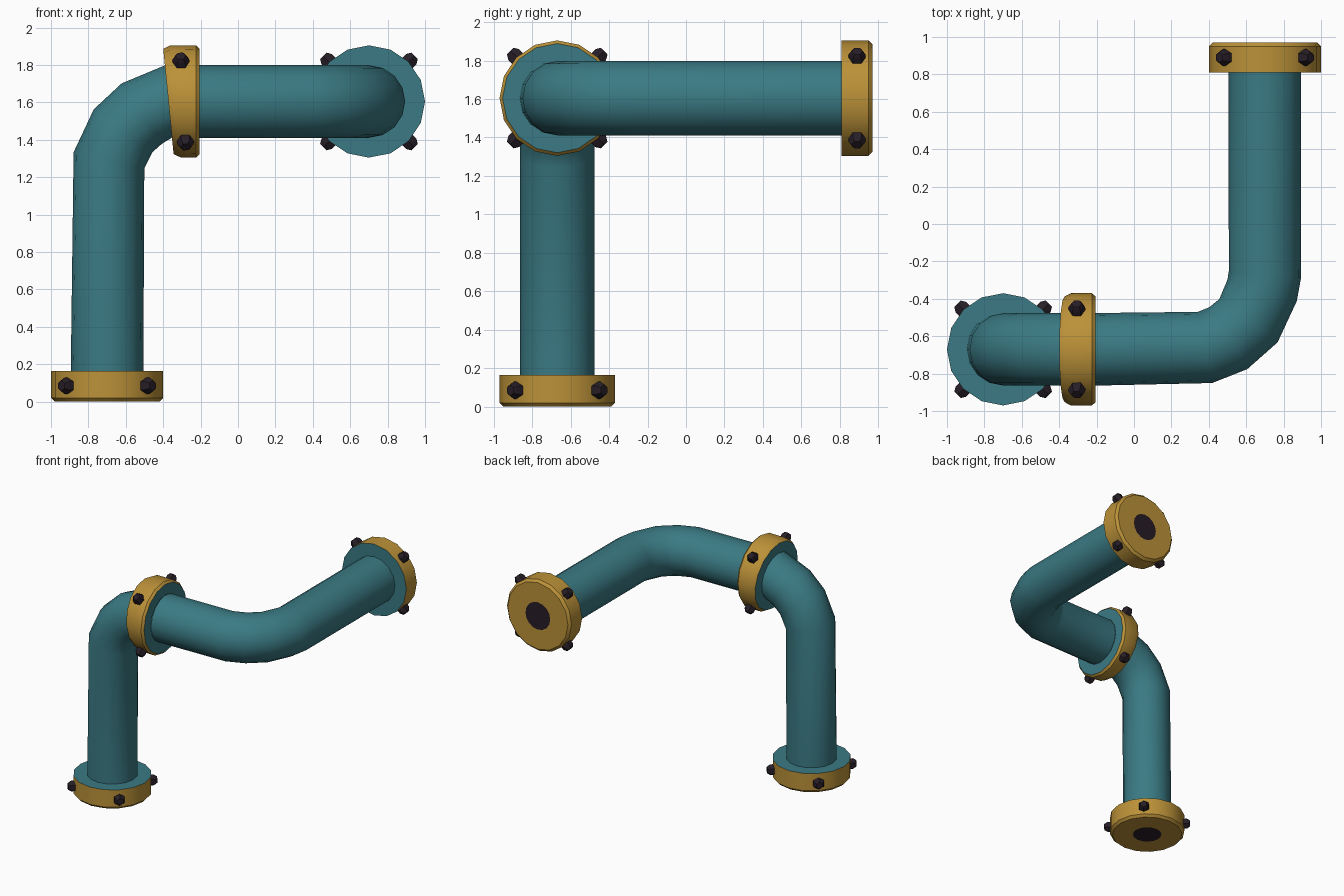
import bpy, math
from mathutils import Vector

if "Cube" in bpy.data.objects:
    bpy.data.objects.remove(bpy.data.objects["Cube"])

SIDES, R, RF = 16, 0.194, 0.30


def material(name, col):
    m = bpy.data.materials.new(name)
    m.diffuse_color = (*col, 1)
    m.use_nodes = True
    m.node_tree.nodes["Principled BSDF"].inputs["Base Color"].default_value = m.diffuse_color
    return m


TEAL = material("teal", (0.043, 0.195, 0.23))
GOLD = material("gold", (0.50, 0.285, 0.04))
DARK = material("dark", (0.02, 0.013, 0.02))
MATS = [TEAL, GOLD, DARK]
Z, Y, X = Vector((0, 0, 1)), Vector((0, 1, 0)), Vector((1, 0, 0))


def finish(name, verts, faces, idx):
    me = bpy.data.meshes.new(name)
    me.from_pydata(verts, [], faces)
    for m in MATS:
        me.materials.append(m)
    for p, i in zip(me.polygons, idx):
        p.material_index = i
    ob = bpy.data.objects.new(name, me)
    bpy.context.collection.objects.link(ob)
    bpy.ops.object.select_all(action='DESELECT')
    ob.select_set(True)
    bpy.context.view_layer.objects.active = ob
    bpy.ops.object.shade_smooth_by_angle(angle=math.radians(32))
    return ob


def loft(name, rings, side, mats, start=None, end=None, sides=SIDES):
    """rings: (centre, normal, radius); side: axis across the bend plane;
    mats: material per band; start/end: cap material."""
    verts, faces, idx = [], [], []
    for c, n, r in rings:
        u, v = side, n.normalized().cross(side)
        for k in range(sides):
            a = 2 * math.pi * k / sides
            verts.append(Vector(c) + (u * math.cos(a) + v * math.sin(a)) * r)
    for i in range(len(rings) - 1):
        for k in range(sides):
            a, b = i * sides + k, i * sides + (k + 1) % sides
            faces.append((a, b, b + sides, a + sides))
            idx.append(mats[i])
    if start is not None:
        faces.append(tuple(reversed(range(sides))))
        idx.append(start)
    if end is not None:
        o = (len(rings) - 1) * sides
        faces.append(tuple(range(o, o + sides)))
        idx.append(end)
    return finish(name, verts, faces, idx)


def pipe(name, pts, n0, n1, side):
    pts = [Vector(p) for p in pts]
    rings = []
    for i, p in enumerate(pts):
        if i == 0:
            n = n0
        elif i == len(pts) - 1:
            n = n1
        else:
            n = (p - pts[i - 1]).normalized() + (pts[i + 1] - p).normalized()
        rings.append((p, n, R))
    return loft(name, rings, side, [0] * len(pts))


def bolts(name, c, n, side):
    # four tapered hex bolts on the diagonals of a flange rim
    v = n.cross(side)
    for k in range(4):
        a = math.radians(45 + 90 * k)
        d = side * math.cos(a) + v * math.sin(a)
        c = Vector(c)
        loft(f"{name}_{k + 1}",
             [(c + d * 0.27, d, 0.045), (c + d * 0.32, d, 0.045), (c + d * 0.345, d, 0.028)],
             n, [2, 2], 2, 2, sides=6)


# pipes
TILT = Vector((0.995, 0, 0.098)).normalized()
pipe("riser_pipe", [(-0.70, -0.67, 0.165), (-0.69, -0.67, 1.29), (-0.615, -0.67, 1.448),
                    (-0.515, -0.67, 1.54), (-0.372, -0.67, 1.605)], Z, TILT, Y)
pipe("outlet_pipe", [(-0.205, -0.67, 1.605), (0.38, -0.66, 1.605), (0.505, -0.61, 1.605),
                     (0.612, -0.517, 1.605), (0.685, -0.355, 1.605), (0.70, -0.27, 1.605),
                     (0.70, 0.81, 1.605)], X, Y, Z)

# end flanges with dark bore
b = Vector((-0.70, -0.67, 0))
loft("base_flange", [(b, Z, 0.115), (b, Z, 0.28), (b + Z * 0.02, Z, RF),
                     (b + Z * 0.165, Z, RF), (b + Z * 0.165, Z, R)],
     Y, [1, 1, 1, 0], start=2)
e = Vector((0.70, 0, 1.605))
loft("outlet_flange", [(e + Y * 0.81, Y, R), (e + Y * 0.81, Y, RF), (e + Y * 0.95, Y, RF),
                       (e + Y * 0.97, Y, 0.28), (e + Y * 0.97, Y, 0.115)],
     Z, [0, 1, 1, 1], end=2)

# middle flange, slightly wedge shaped
m = Vector((0, -0.67, 1.605))
loft("middle_flange", [(m - X * 0.372, TILT, R), (m - X * 0.372, TILT, 0.282),
                       (m - X * 0.337, TILT, RF), (m - X * 0.225, X, RF),
                       (m - X * 0.207, X, 0.284), (m - X * 0.207, X, R)],
     Y, [0, 1, 1, 1, 0])

# bolts
bolts("base_bolt", b + Z * 0.085, Z, Y)
bolts("outlet_bolt", e + Y * 0.89, Y, Z)
bolts("middle_bolt", m - X * 0.293, Vector((1, 0, 0.058)).normalized(), Y)
